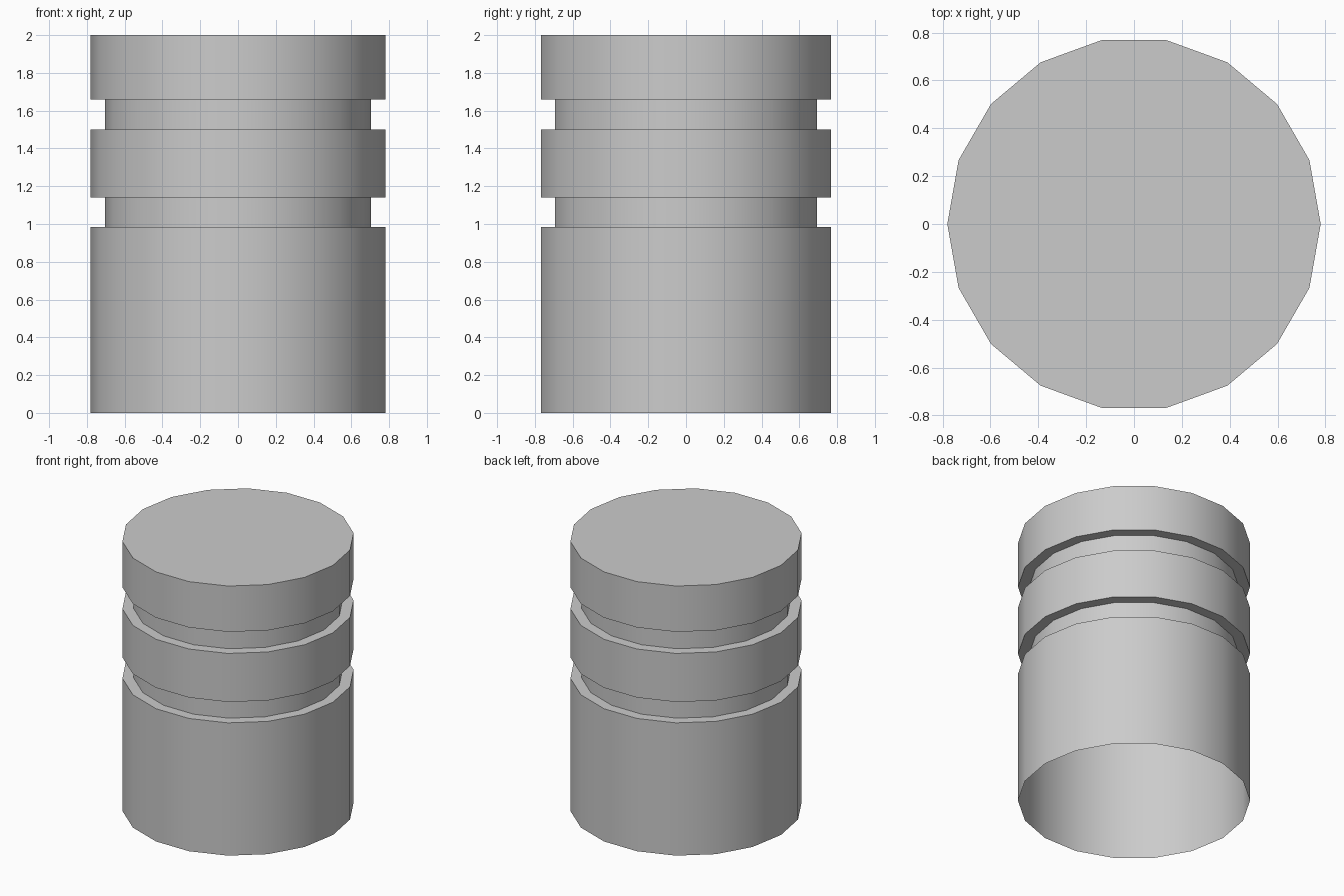
import bpy
import bmesh
from math import cos, sin, tau

SIDES = 18
OUTER, INNER = 0.78, 0.705

cube = bpy.data.objects.get("Cube")
if cube:
    bpy.data.objects.remove(cube, do_unlink=True)

# Plain grey material
grey = bpy.data.materials.new("light_grey")
grey.use_nodes = True
colour = (0.6, 0.6, 0.6, 1.0)
grey.diffuse_color = colour
grey.node_tree.nodes["Principled BSDF"].inputs["Base Color"].default_value = colour

# Side profile from the open bottom to the closed top, with two grooves
profile = [
    (OUTER, 0.0), (OUTER, 0.985),
    (INNER, 0.985), (INNER, 1.14),
    (OUTER, 1.14), (OUTER, 1.5),
    (INNER, 1.5), (INNER, 1.66),
    (OUTER, 1.66), (OUTER, 2.0),
]

bm = bmesh.new()
rings = []
for radius, z in profile:
    angles = [tau * i / SIDES for i in range(SIDES)]
    rings.append([bm.verts.new((radius * cos(a), radius * sin(a), z)) for a in angles])

# Walls and groove ledges
for low, high in zip(rings, rings[1:]):
    for i in range(SIDES):
        j = (i + 1) % SIDES
        bm.faces.new((low[i], low[j], high[j], high[i]))

# Flat top
bm.faces.new(rings[-1])

mesh = bpy.data.meshes.new("grooved_cylinder")
bm.to_mesh(mesh)
bm.free()
mesh.materials.append(grey)

body = bpy.data.objects.new("grooved_cylinder", mesh)
bpy.context.collection.objects.link(body)

# Smooth walls, sharp rims
bpy.ops.object.select_all(action="DESELECT")
body.select_set(True)
bpy.context.view_layer.objects.active = body
bpy.ops.object.shade_smooth_by_angle()
